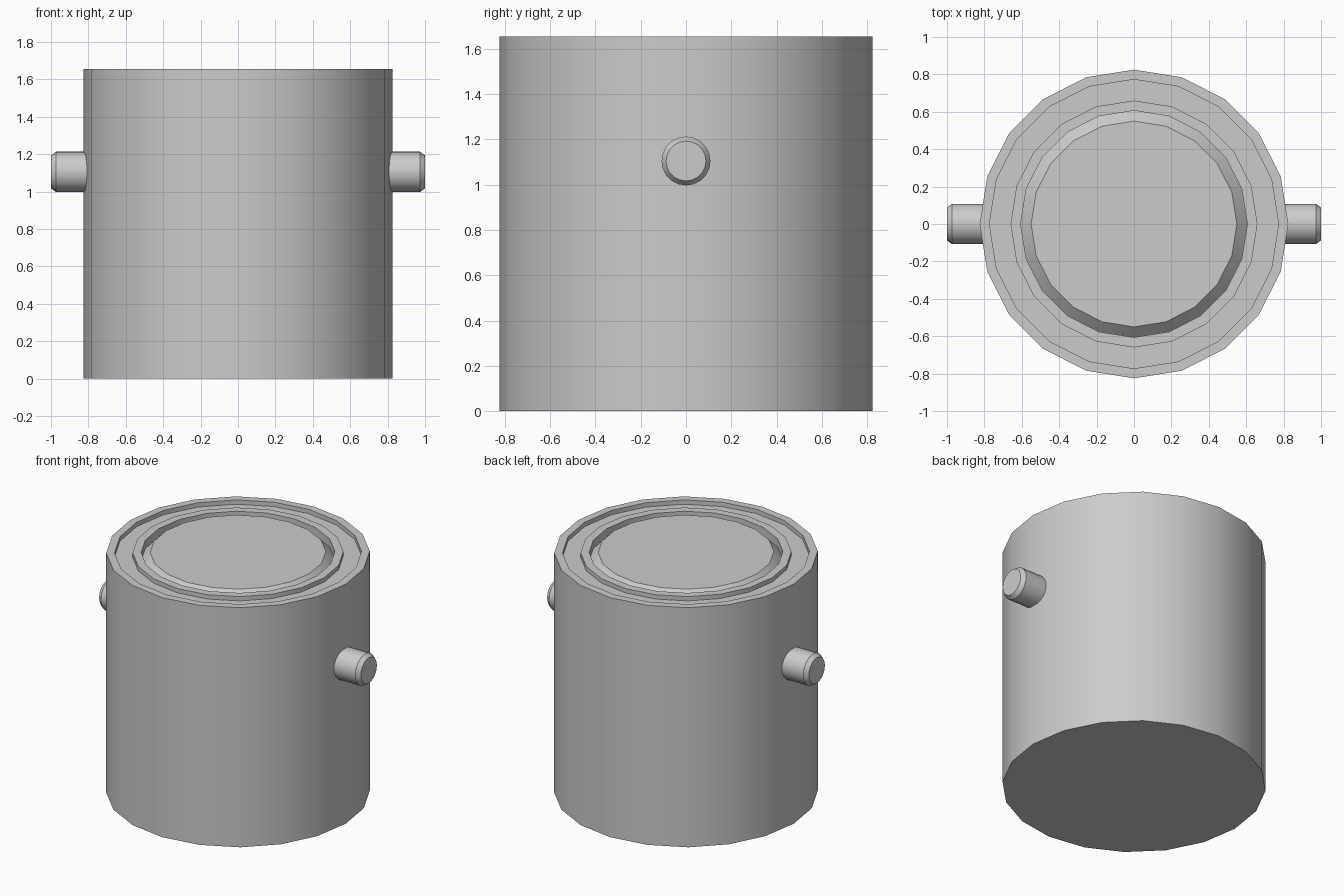
import bpy, bmesh, math
from mathutils import Matrix

if "Cube" in bpy.data.objects:
    bpy.data.objects.remove(bpy.data.objects["Cube"])

SIDES = 20
H = 1.655


def lathe(name, profile, sides, matrix=Matrix(), cap_start=True):
    """Revolve (radius, height) points round z, capping the ends."""
    bm = bmesh.new()
    rings = []
    for r, z in profile:
        rings.append([bm.verts.new((r * math.cos(2 * math.pi * i / sides),
                                    r * math.sin(2 * math.pi * i / sides), z))
                      for i in range(sides)])
    for a, b in zip(rings, rings[1:]):
        for i in range(sides):
            j = (i + 1) % sides
            bm.faces.new((a[i], a[j], b[j], b[i]))
    if cap_start:
        bm.faces.new(rings[0][::-1])
    bm.faces.new(rings[-1])
    bm.transform(matrix)
    mesh = bpy.data.meshes.new(name)
    bm.to_mesh(mesh)
    bm.free()
    obj = bpy.data.objects.new(name, mesh)
    bpy.context.collection.objects.link(obj)
    bpy.ops.object.select_all(action='DESELECT')
    obj.select_set(True)
    bpy.context.view_layer.objects.active = obj
    bpy.ops.object.shade_smooth_by_angle(angle=math.radians(30))
    return obj


# Can body: wall, outer rim, groove, inner ridge, bevelled lid
lathe("can_body", [
    (0.825, 0.0), (0.825, H),
    (0.773, H), (0.773, H - 0.03),
    (0.66, H - 0.03), (0.66, H),
    (0.606, H), (0.606, H - 0.055),
    (0.55, H),
], SIDES)

# Handle pins on both sides, with chamfered tips
for side, name in ((1, "right_pin"), (-1, "left_pin")):
    place = (Matrix.Translation((0, 0, 1.105))
             @ Matrix.Rotation(side * math.pi / 2, 4, 'Y'))
    lathe(name, [(0.108, 0.8), (0.108, 0.972), (0.088, 1.0)],
          SIDES, place, cap_start=False)
